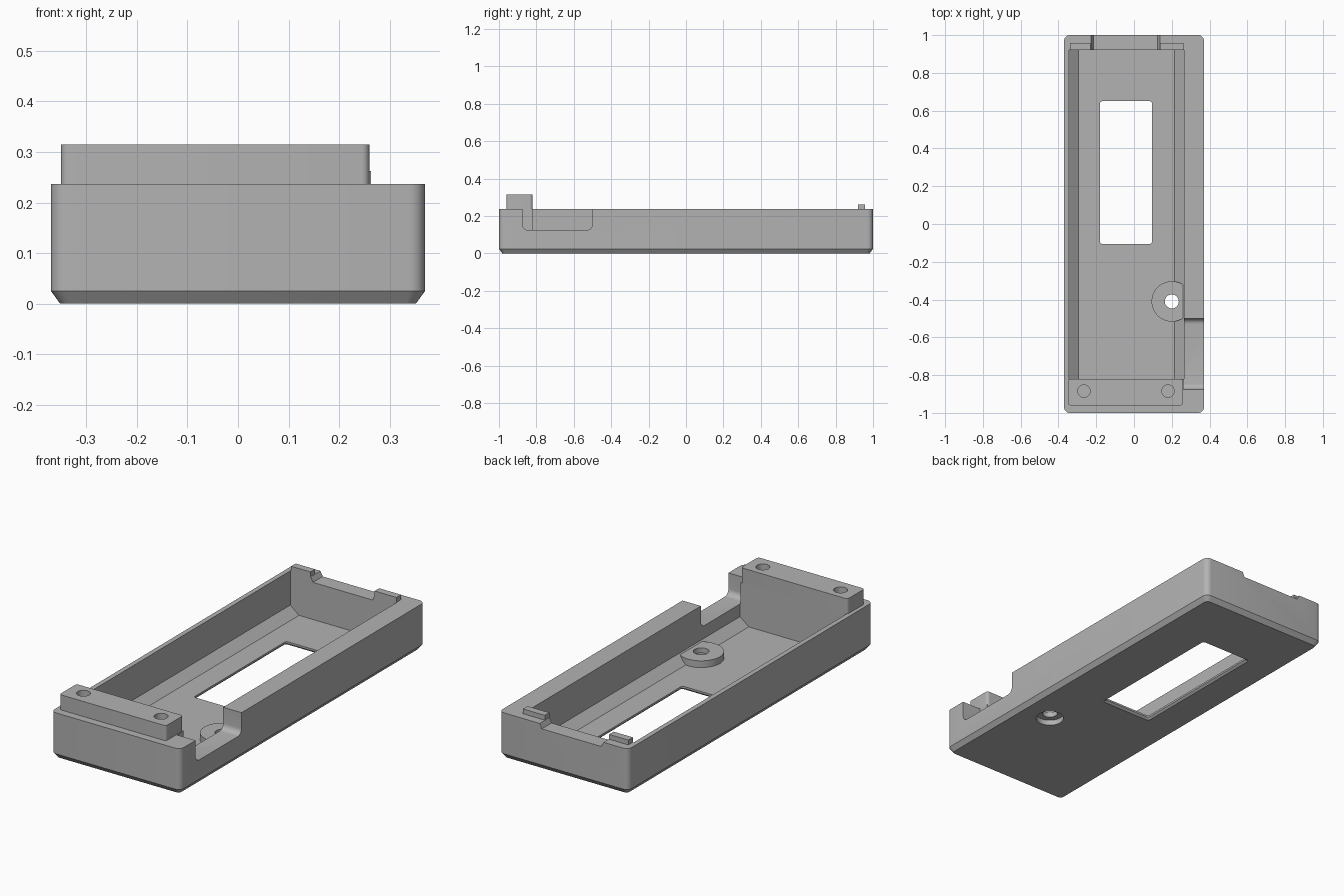
import bpy, bmesh, math

if "Cube" in bpy.data.objects:
    bpy.data.objects.remove(bpy.data.objects["Cube"])

grey = bpy.data.materials.new("plain_grey")
grey.use_nodes = True
GREY = (0.45, 0.45, 0.45, 1)
grey.diffuse_color = GREY
grey.node_tree.nodes["Principled BSDF"].inputs["Base Color"].default_value = GREY


def loft(name, loops):
    """Closed solid through matching loops of 3D points."""
    bm = bmesh.new()
    rings = [[bm.verts.new(p) for p in loop] for loop in loops]
    n = len(rings[0])
    for a, b in zip(rings, rings[1:]):
        for i in range(n):
            j = (i + 1) % n
            bm.faces.new((a[i], a[j], b[j], b[i]))
    bm.faces.new(rings[0])
    bm.faces.new(rings[-1])
    bmesh.ops.recalc_face_normals(bm, faces=bm.faces)
    mesh = bpy.data.meshes.new(name)
    bm.to_mesh(mesh)
    bm.free()
    mesh.materials.append(grey)
    obj = bpy.data.objects.new(name, mesh)
    bpy.context.collection.objects.link(obj)
    return obj


def prism(name, pts, axis, lo, hi):
    """Extrude a 2D outline along the x, y or z axis."""
    place = {"x": lambda p, d: (d, p[0], p[1]),
             "y": lambda p, d: (p[0], d, p[1]),
             "z": lambda p, d: (p[0], p[1], d)}[axis]
    return loft(name, [[place(p, d) for p in pts] for d in (lo, hi)])


def rounded(x0, y0, x1, y1, r, steps=6):
    """Outline of a rectangle with rounded corners."""
    pts = []
    corners = ((x1 - r, y1 - r), (x0 + r, y1 - r), (x0 + r, y0 + r), (x1 - r, y0 + r))
    for k, (cx, cy) in enumerate(corners):
        for s in range(steps + 1):
            a = math.pi / 2 * (k + s / steps)
            pts.append((cx + r * math.cos(a), cy + r * math.sin(a)))
    return pts


def at(pts, z):
    return [(x, y, z) for x, y in pts]


def turned(name, x, y, profile, n=40):
    """Round solid from (radius, height) pairs."""
    return loft(name, [[(x + r * math.cos(i * math.tau / n), y + r * math.sin(i * math.tau / n), z)
                        for i in range(n)] for r, z in profile])


def cut(obj, cutter):
    mod = obj.modifiers.new("cut", "BOOLEAN")
    mod.operation = "DIFFERENCE"
    mod.solver = "EXACT"
    mod.object = cutter
    bpy.context.view_layer.objects.active = obj
    bpy.ops.object.modifier_apply(modifier=mod.name)


# Outer shell with rounded corners and a chamfered bottom edge
W, TOP, FLOOR = 0.37, 0.237, 0.02
outer = rounded(-W, -1, W, 1, 0.03)
foot = rounded(-W + 0.018, -0.982, W - 0.018, 0.982, 0.02)
shell = loft("shell", [at(foot, 0), at(outer, 0.025), at(outer, TOP)])

# Raised clamp block at the front
block = prism("front_block", rounded(-0.35, -0.96, 0.26, -0.82, 0.015), "z", TOP, 0.315)

# Screw boss on the floor
BX, BY = 0.2, -0.41
boss = turned("screw_boss", BX, BY, [(0.107, 0.01), (0.107, 0.055)])

# Cavity with sloped lower sides
cavity = prism("cavity_cutter", [(-0.295, FLOOR), (0.215, FLOOR), (0.265, 0.06),
                                 (0.265, 0.4), (-0.345, 0.4), (-0.345, 0.06)], "y", -0.82, 0.92)
# Floor window flared on the underside
hole = rounded(-0.18, -0.105, 0.095, 0.65, 0.012)
flare = rounded(-0.2, -0.125, 0.115, 0.67, 0.015)
window = loft("window_cutter", [at(flare, -0.01), at(hole, 0.01), at(hole, 0.1)])
# Side notch with rounded lower corners
side = prism("side_notch_cutter", rounded(-0.875, 0.125, -0.5, 0.5, 0.03), "x", 0.262, 0.5)
# Shallow notch in the back wall
back = prism("back_notch_cutter", [(-0.215, 0.212), (0.125, 0.212), (0.138, 0.24), (0.138, 0.4),
                                   (-0.23, 0.4), (-0.23, 0.24)], "y", 0.9, 1.1)
# Counterbored screw hole
bore = turned("bore_cutter", BX, BY, [(0.068, -0.01), (0.068, 0.028), (0.037, 0.028), (0.037, 0.2)])
# Blind holes in the block
pins = [turned("pin_cutter", x, -0.885, [(0.033, 0.1), (0.033, 0.4)], 32) for x in (-0.265, 0.18)]

for c in [cavity, window, side, back, bore] + pins:
    cut(shell, c)
for c in pins:
    cut(block, c)
cut(boss, bore)
for c in [cavity, window, side, back, bore] + pins:
    bpy.data.objects.remove(c)

# Locating tabs on the back wall
parts = [shell, block, boss]
for name, x0, x1 in (("right_back_tab", -0.34, -0.23), ("left_back_tab", 0.138, 0.263)):
    box = [(x0, 0.92), (x1, 0.92), (x1, 0.957), (x0, 0.957)]
    parts.append(prism(name, box, "z", TOP, 0.262))

# Smooth the rounded faces, keep edges sharp
bpy.ops.object.select_all(action="DESELECT")
for p in parts:
    p.select_set(True)
bpy.context.view_layer.objects.active = shell
bpy.ops.object.shade_smooth_by_angle(angle=math.radians(30))
